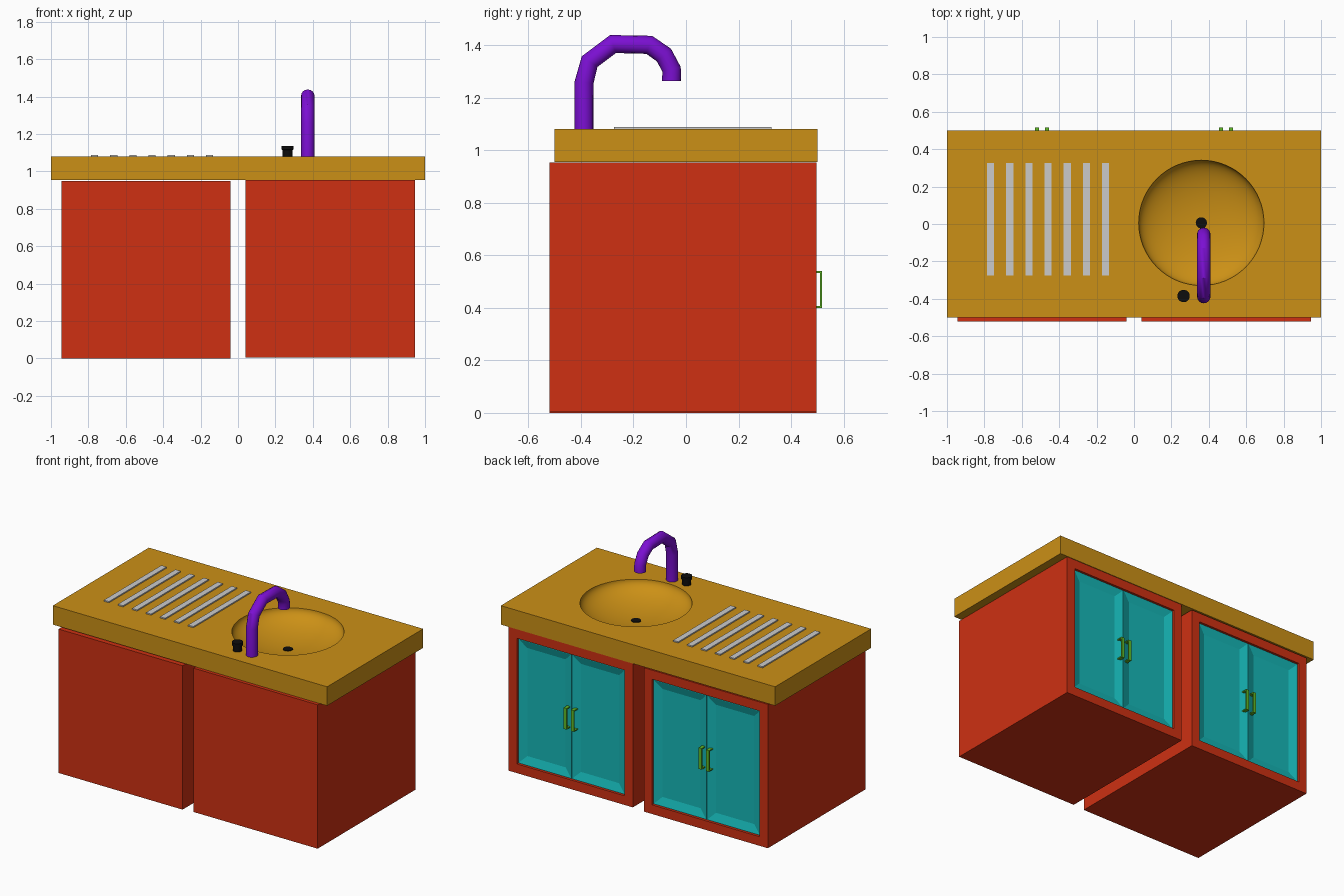
import bpy, bmesh
from math import sin, cos, pi, radians
from mathutils import Vector

if "Cube" in bpy.data.objects:
    bpy.data.objects.remove(bpy.data.objects["Cube"])


def material(name, r, g, b):
    m = bpy.data.materials.new(name)
    m.diffuse_color = (r, g, b, 1)
    m.use_nodes = True
    m.node_tree.nodes["Principled BSDF"].inputs["Base Color"].default_value = m.diffuse_color
    return m


OCHRE = material("ochre_top", 0.60, 0.28, 0.008)
RED = material("red_paint", 0.62, 0.03, 0.006)
TEAL = material("teal_door", 0.008, 0.48, 0.48)
GREEN = material("green_handle", 0.12, 0.50, 0.02)
PURPLE = material("purple_tap", 0.20, 0.005, 0.65)
BLACK = material("black_rubber", 0.004, 0.004, 0.004)


def finish(bm, name, mat=None):
    bmesh.ops.recalc_face_normals(bm, faces=bm.faces)
    me = bpy.data.meshes.new(name)
    bm.to_mesh(me)
    bm.free()
    ob = bpy.data.objects.new(name, me)
    bpy.context.collection.objects.link(ob)
    if mat:
        me.materials.append(mat)
    return ob


def smooth(ob):
    bpy.ops.object.select_all(action='DESELECT')
    ob.select_set(True)
    bpy.context.view_layer.objects.active = ob
    bpy.ops.object.shade_smooth_by_angle(angle=radians(32))


def box(name, lo, hi, mat=None, insets=()):
    """Box from corner to corner; insets are (width, depth) steps on the +y face."""
    lo, hi = Vector(lo), Vector(hi)
    bm = bmesh.new()
    bmesh.ops.create_cube(bm, size=1)
    for v in bm.verts:
        v.co = Vector([(lo[i] + hi[i]) / 2 + v.co[i] * (hi[i] - lo[i]) for i in range(3)])
    bm.normal_update()
    face = max(bm.faces, key=lambda f: f.normal.y)
    for width, depth in insets:
        bmesh.ops.inset_individual(bm, faces=[face], thickness=width, use_even_offset=True)
        for v in face.verts:
            v.co.y += depth
    return finish(bm, name, mat)


def lathe(name, centre, profile, mat, n=64):
    """Closed solid turned around z from (radius, z) points."""
    bm = bmesh.new()
    rings = [[bm.verts.new((centre[0] + r * cos(2 * pi * i / n),
                            centre[1] + r * sin(2 * pi * i / n), z)) for i in range(n)]
             for r, z in profile]
    for a, b in zip(rings, rings[1:]):
        for i in range(n):
            j = (i + 1) % n
            bm.faces.new((a[i], a[j], b[j], b[i]))
    bm.faces.new(rings[0])
    bm.faces.new(rings[-1])
    return finish(bm, name, mat)


# Worktop with a round bowl cut into it
TOP, SINK = 1.08, (0.36, 0.006)
worktop = box("worktop", (-1, -0.5, 0.955), (1, 0.5, TOP), OCHRE)
bowl = [(0.335 * sin(a), TOP - 0.117 * cos(a))
        for a in [radians(4 + 86 * i / 20) for i in range(21)]]
cutter = lathe("bowl_cutter", SINK, bowl + [(0.335, 1.3)], OCHRE)
cutter.hide_render = True
mod = worktop.modifiers.new("bowl", 'BOOLEAN')
mod.operation, mod.solver, mod.object = 'DIFFERENCE', 'EXACT', cutter
bpy.context.view_layer.objects.active = worktop
bpy.ops.object.modifier_apply(modifier=mod.name)
bpy.data.objects.remove(cutter)
smooth(worktop)

# Drain
smooth(lathe("drain", SINK, [(0.03, 0.962), (0.03, 0.967)], BLACK, 32))

# Draining ridges
for i in range(7):
    x = -0.767 + 0.1025 * i
    box("drain_ridge", (x - 0.019, -0.275, TOP - 0.005), (x + 0.019, 0.325, TOP + 0.008))

# Two cabinets, each with a pair of recessed doors and handles
for side, z in ((-1, 0.0), (1, 0.006)):
    cx, half = side * 0.4925, 0.4525
    box("cabinet", (cx - half, -0.52, z), (cx + half, 0.497, z + 0.948), RED,
        [(0.06, 0), (0.001, -0.035)])
    for d in (-1, 1):
        xs = sorted((cx + d * 0.002, cx + d * (half - 0.064)))
        box("door", (xs[0], 0.455, z + 0.064), (xs[1], 0.487, z + 0.884), TEAL,
            [(0.004, 0), (0.05, -0.016)])
        hx = cx + d * 0.027
        box("handle_bar", (hx - 0.011, 0.510, 0.40), (hx + 0.011, 0.517, 0.54), GREEN)
        for hz in (0.40, 0.533):
            box("handle_leg", (hx - 0.011, 0.468, hz), (hx + 0.011, 0.512, hz + 0.007), GREEN)

# Swan-neck tap
path = [(-0.388, 1.075), (-0.388, 1.258), (-0.367, 1.337), (-0.278, 1.404),
        (-0.14, 1.401), (-0.084, 1.362), (-0.055, 1.308), (-0.055, 1.264)]
curve = bpy.data.curves.new("tap", 'CURVE')
curve.dimensions = '3D'
curve.bevel_depth, curve.bevel_resolution, curve.use_fill_caps = 0.036, 6, True
spline = curve.splines.new('POLY')
spline.points.add(len(path) - 1)
for p, (y, z) in zip(spline.points, path):
    p.co = (0.373, y, z, 1)
tap = bpy.data.objects.new("tap", curve)
bpy.context.collection.objects.link(tap)
curve.materials.append(PURPLE)
bpy.ops.object.select_all(action='DESELECT')
tap.select_set(True)
bpy.context.view_layer.objects.active = tap
bpy.ops.object.convert(target='MESH')
smooth(bpy.context.view_layer.objects.active)

# Tap knob
smooth(lathe("tap_knob", (0.265, -0.385),
             [(0.027, 1.075), (0.027, 1.115), (0.033, 1.117), (0.033, 1.137)], BLACK, 32))
